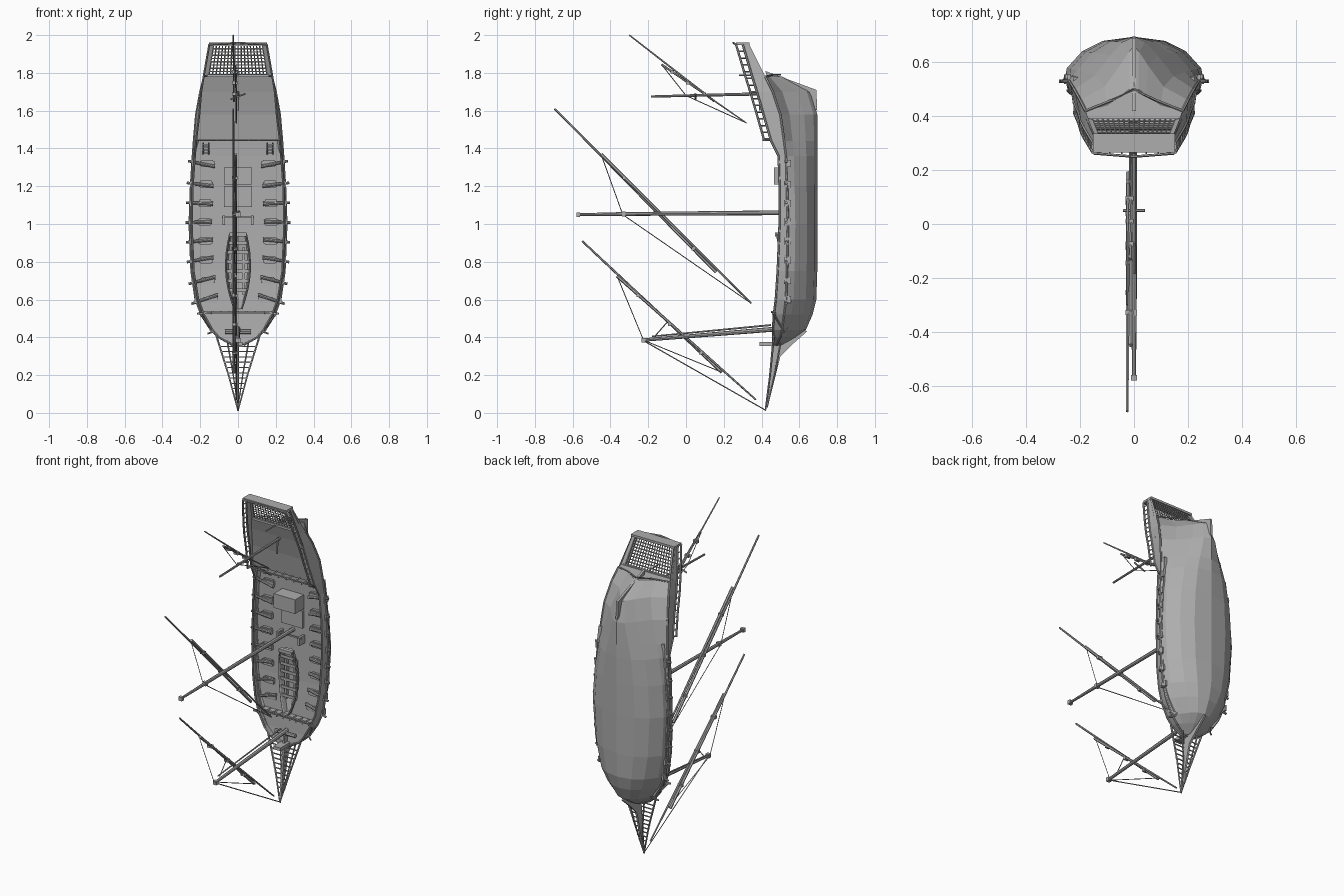
import bpy, bmesh, math
from mathutils import Vector

if "Cube" in bpy.data.objects:
    bpy.data.objects.remove(bpy.data.objects["Cube"], do_unlink=True)

GREY = bpy.data.materials.new("plain grey")
GREY.use_nodes = True
tone = (0.42, 0.42, 0.42, 1)
GREY.diffuse_color = tone
GREY.node_tree.nodes["Principled BSDF"].inputs["Base Color"].default_value = tone


def make(name, verts, faces):
    me = bpy.data.meshes.new(name)
    me.from_pydata([tuple(v) for v in verts], [], faces)
    bm = bmesh.new()
    bm.from_mesh(me)
    bmesh.ops.remove_doubles(bm, verts=bm.verts, dist=1e-5)
    bmesh.ops.recalc_face_normals(bm, faces=bm.faces)
    bm.to_mesh(me)
    bm.free()
    me.materials.append(GREY)
    ob = bpy.data.objects.new(name, me)
    bpy.context.collection.objects.link(ob)
    return ob


def loft(name, rings, caps=(), closed=False):
    n = len(rings[0])
    verts = [p for r in rings for p in r]
    faces = [(i * n + j, i * n + (j + 1) % n, (i + 1) * n + (j + 1) % n, (i + 1) * n + j)
             for i in range(len(rings) - 1) for j in range(n if closed else n - 1)]
    for c in caps:
        faces.append([c * n + j for j in range(n)])
    return make(name, verts, faces)


def bar(name, pts, r0, r1=None, sides=6):
    # tapered spar or rope through a list of points
    pts = [Vector(p) for p in pts]
    r1 = r0 if r1 is None else r1
    rings = []
    for i, p in enumerate(pts):
        d = (pts[min(i + 1, len(pts) - 1)] - pts[max(i - 1, 0)]).normalized()
        u = d.orthogonal().normalized() if abs(d.x) > 0.9 else d.cross(Vector((1, 0, 0))).normalized()
        v = d.cross(u)
        r = r0 + (r1 - r0) * i / (len(pts) - 1)
        rings.append([p + r * (u * math.cos(math.tau * k / sides) + v * math.sin(math.tau * k / sides))
                      for k in range(sides)])
    return loft(name, rings, (0, len(rings) - 1), True)


def box(name, c, s):
    rings = [[(c[0] + a * s[0] / 2, c[1] + b * s[1] / 2, c[2] + e * s[2] / 2)
              for a, b in ((-1, -1), (1, -1), (1, 1), (-1, 1))] for e in (-1, 1)]
    return loft(name, rings, (0, 1), True)


# hull stations: z, rail width, rail y, beam width, beam y, fullness, keel y
STATIONS = [
    (.36, .03, .46, .03, .48, .5, .51), (.40, .1, .46, .1, .5, .5, .58),
    (.44, .135, .46, .145, .51, .6, .635), (.52, .18, .465, .195, .52, .75, .67),
    (.6, .21, .475, .225, .53, .85, .69), (.75, .235, .485, .247, .535, .95, .695),
    (1, .245, .495, .257, .54, 1, .695), (1.2, .24, .495, .25, .535, .95, .695),
    (1.36, .228, .49, .24, .53, .8, .695), (1.44, .222, .45, .234, .52, .65, .695),
    (1.58, .205, .41, .222, .5, .35, .695), (1.7, .195, .375, .2, .46, .1, .66),
    (1.78, .182, .35, .18, .42, .1, .51)]


def station(z):
    for a, b in zip(STATIONS, STATIONS[1:]):
        if z <= b[0]:
            t = (z - a[0]) / (b[0] - a[0])
            return [p + t * (q - p) for p, q in zip(a, b)]
    return STATIONS[-1]


def hull_ring(s):
    z, wr, yr, wm, ym, f, k = s
    d = k - ym
    half = [(wr, yr), (wm, ym), (wm * (.5 + .47 * f), ym + .25 * d),
            (wm * (.2 + .55 * f), ym + .65 * d), (wm * (.05 + .4 * f), ym + .9 * d)]
    return ([(x, y, z) for x, y in half] + [(0, k, z)] + [(-x, y, z) for x, y in reversed(half)])


loft("hull", [hull_ring(s) for s in STATIONS])


# decks
def deck(name, zs, ys):
    rings = []
    for z, y in zip(zs, ys):
        _, wr, yr, wm, ym, f, k = station(z)
        t = min(max((y - yr) / (ym - yr), 0), 1)
        w = wr + t * (wm - wr) - .002
        rings.append([(-w, y, z), (w, y, z)])
    return loft(name, rings)


main_z = [.45, .52, .6, .75, 1, 1.2, 1.36, 1.44]
deck("main_deck", main_z, [.53, .535, .54, .55, .555, .555, .55, .545])
deck("fore_deck", [.365, .4, .44, .53], [.485, .49, .495, .5])
deck("quarter_deck", [1.44, 1.58, 1.7, 1.78], [.47, .445, .415, .39])
loft("quarter_bulkhead", [[(-.225, y, 1.44), (.225, y, 1.44)] for y in (.47, .545)])
loft("fore_bulkhead", [[(-.185, y, .53), (.185, y, .53)] for y in (.5, .536)])

# stern: counter, overhanging quarters and open lattice
tail = [p for p in hull_ring(STATIONS[-1]) if p[1] > .4]
make("counter", tail + [(-.18, .39, 1.785), (.18, .39, 1.785)], [range(len(tail) + 2)])
for s, side in ((1, "left"), (-1, "right")):
    loft(side + "_stern_quarter", [[(s * .182, .35, 1.78), (s * .18, .42, 1.78)],
                                   [(s * .152, .3, 1.95), (s * .148, .335, 1.95)]])
    loft(side + "_transom_border", [[(s * .18, .395, 1.785), (s * .15, .39, 1.785)],
                                    [(s * .15, .325, 1.95), (s * .128, .325, 1.95)]])
cols, rows = 16, 9
grid = []
for j in range(rows + 1):
    t = j / rows
    grid.append([((i / cols * 2 - 1) * (.155 - .025 * t), .388 - .063 * t, 1.79 + .155 * t)
                 for i in range(cols + 1)])
lattice = loft("stern_lattice", grid)
mod = lattice.modifiers.new("bars", "WIREFRAME")
mod.thickness = .007
box("lattice_sill", (0, .385, 1.785), (.33, .014, .014))
box("stern_cap", (0, .3, 1.955), (.305, .07, .014))
bar("stern_rail", [(-.15, .262, 1.95), (0, .25, 1.96), (.15, .262, 1.95)], .005)
for i in range(7):
    x = -.135 + .045 * i
    bar("stern_baluster", [(x, .26, 1.953), (x, .3, 1.953)], .003, sides=4)

# rudder and keel
blade = [(.42, 1.81), (.69, 1.71), (.695, 1.6), (.6, 1.66), (.44, 1.73)]
loft("rudder", [[(x, y, z) for y, z in blade] for x in (-.007, .007)], (0, 1), True)
knee = [(.42, .01), (.455, .12), (.5, .3), (.56, .36), (.64, .43), (.6, .46), (.46, .42), (.45, .3)]
loft("stem_knee", [[(x, y, z) for y, z in knee] for x in (-.006, .006)], (0, 1), True)

# rails, wales, balusters and head timbers on both sides
for s, side in ((1, "left"), (-1, "right")):
    bar(side + "_rail", [(s * a[1], a[2], a[0]) for a in STATIONS] + [(s * .152, .3, 1.95)], .006)
    bar(side + "_wale", [(s * a[3], a[4], a[0]) for a in STATIONS], .006)
    bar(side + "_stern_wale", [(s * .18, .42, 1.78), (s * .08, .46, 1.79), (0, .5, 1.79)], .005)
    upper = [(s * a[1], a[2] - .035, a[0]) for a in STATIONS[9:]] + [(s * .152, .265, 1.95)]
    bar(side + "_upper_rail", upper, .006)
    for i in range(14):
        z = 1.45 + .5 * i / 14
        a = station(min(z, 1.78))
        t = max(0, (z - 1.78) / .17)
        x, y = a[1] - .03 * t, a[2] - .05 * t
        bar(side + "_baluster", [(s * x, y, z), (s * x, y - .035, z)], .004, sides=4)
    bar(side + "_head_rail", [(s * .115, .465, .41), (s * .05, .445, .2), (0, .42, .012)], .006, .004)
    bar(side + "_head_timber", [(s * .055, .5, .37), (s * .025, .47, .2), (0, .43, .03)], .005, .003)
    bar(side + "_cathead", [(s * .14, .49, .53), (s * .215, .46, .525)], .007, sides=4)
    bar(side + "_anchor_shank", [(s * .205, .46, .53), (s * .13, .52, .43)], .005)
    bar(side + "_anchor_arm", [(s * .16, .5, .42), (s * .13, .52, .43), (s * .12, .54, .455)], .005)
    for dx in (.155, .185):
        bar(side + "_ladder_side", [(s * dx, .47, 1.43), (s * dx, .54, 1.37)], .004, sides=4)
    for i in range(4):
        box(side + "_ladder_step", (s * .17, .48 + .018 * i, 1.42 - .014 * i), (.03, .005, .008))

    # guns with carriages and ports
    for z in (.6, .7, .81, .91, 1.01, 1.11, 1.21, 1.32):
        w, dz = station(z)[3], (z - 1.05) * .05
        bar(side + "_gun", [(s * (w - .12), .53, z - dz), (s * (w - .11), .53, z - dz),
                            (s * (w + .022), .53, z + dz)], .011, .007, 8)
        box(side + "_carriage", (s * (w - .08), .541, z), (.075, .018, .026))
        for e in (-.016, .016):
            box(side + "_truck", (s * (w - .08), .546, z + e), (.06, .016, .006))
        box(side + "_gun_port", (s * (w - .002), .537, z), (.012, .036, .036))

for i in range(10):
    z = .1 + .028 * i
    w = .11 * z / .4
    bar("head_rung", [(-w, .425 + .09 * z, z), (w, .425 + .09 * z, z)], .004, sides=4)

# cross rails with posts
for name, z, y, w in (("quarter_rail", 1.445, .425, .215), ("fore_rail", .535, .47, .18)):
    bar(name, [(-w, y, z), (w, y, z)], .005, sides=4)
    for i in range(9):
        x = w * (i / 4 - 1)
        bar(name + "_post", [(x, y - .02, z), (x, y + .05, z)], .005, sides=4)

# deck furniture
box("deck_house", (0, .51, 1.255), (.15, .09, .09))
box("main_hatch", (0, .547, 1.145), (.15, .02, .11))
bar("pin_rail", [(-.085, .52, 1.035), (.085, .52, 1.035)], .006, sides=4)
for x in (-.075, .075):
    box("bitt", (x, .53, 1.02), (.014, .06, .05))
bar("windlass", [(-.07, .475, .43), (.07, .475, .43)], .012, sides=8)
box("bow_post", (0, .44, .365), (.05, .1, .02))
bar("tiller", [(0, .4, 1.7), (0, .39, 1.6)], .005)
bar("stern_peg", [(0, .28, 1.787), (0, .39, 1.787)], .004)

# ship's boat
boat = []
for i in range(9):
    t = i / 8
    w = .004 + .06 * math.sin(math.pi * (.06 + .7 * t) ** .9)
    y = .48 + .025 * math.sin(math.pi * t)
    boat.append([(a * w, y + b, .55 + .4 * t) for a, b in
                 ((-1, 0), (-.8, .035), (0, .05), (.8, .035), (1, 0))])
loft("boat_shell", boat, (0, 8))
for k in (0, 4):
    bar("boat_gunwale", [r[k] for r in boat], .005, sides=4)
for r in boat[2:8]:
    box("boat_thwart", (0, r[0][1] + .012, r[0][2]), (2 * r[4][0], .006, .018))
for x in (-.03, .03):
    box("boat_chock", (x, .535, .75), (.012, .03, .25))
box("boat_stern_seat", (0, .485, .945), (.09, .025, .02))

# masts
bar("main_mast", [(0, .555, 1.06), (0, -.34, 1.053), (0, -.57, 1.05)], .013, .007, 8)
bar("fore_mast", [(0, .49, .445), (0, -.235, .385)], .013, .009, 8)
bar("fore_topmast", [(-.015, .45, .465), (-.015, -.18, .405)], .005, .004)
bar("mizzen_mast", [(0, .44, 1.69), (0, -.185, 1.675)], .009, .006, 8)
bar("mizzen_tree", [(-.04, .05, 1.66), (.04, .05, 1.69)], .005)
for name, y, z in (("main_cap", -.57, 1.05), ("fore_cap", -.225, .385), ("main_tree", -.33, 1.053)):
    box(name, (0, y, z), (.024, .02, .024))

# slanting yards: upper tip, lower tip, ends of the doubled part, masthead
YARDS = {"main": ((-.695, 1.61), (.345, .58), (-.45, 1.37), (.16, .745), (-.335, 1.05)),
         "fore": ((-.55, .91), (.37, .07), (-.365, .725), (.19, .215), (-.225, .385)),
         "mizzen": ((-.3, 2.0), (.32, 1.535), (-.13, 1.845), (.15, 1.65), (.0, 1.68))}
for name, (top, low, a, b, head) in YARDS.items():
    thick = .006 if name == "mizzen" else .009
    bar(name + "_yard_upper", [(-.025, *top), (-.022, *b)], thick * .6, thick)
    bar(name + "_yard_lower", [(-.012, *a), (-.008, *low)], thick, thick * .5)
    bar(name + "_lift", [(-.018, *a), (-.01, *head), (-.01, *(low if name != "fore" else b))], .0025, sides=4)
    for t in (.2, .5, .8):
        p = [u + t * (v - u) for u, v in zip(a, b)]
        box(name + "_lashing", (-.017, *p), (.03, .018, .018))
bar("fore_stay", [(0, -.23, .385), (0, .42, .015)], .003, sides=4)
bar("fore_halyard", [(-.01, -.17, .4), (-.01, -.1, .48)], .003, sides=4)
